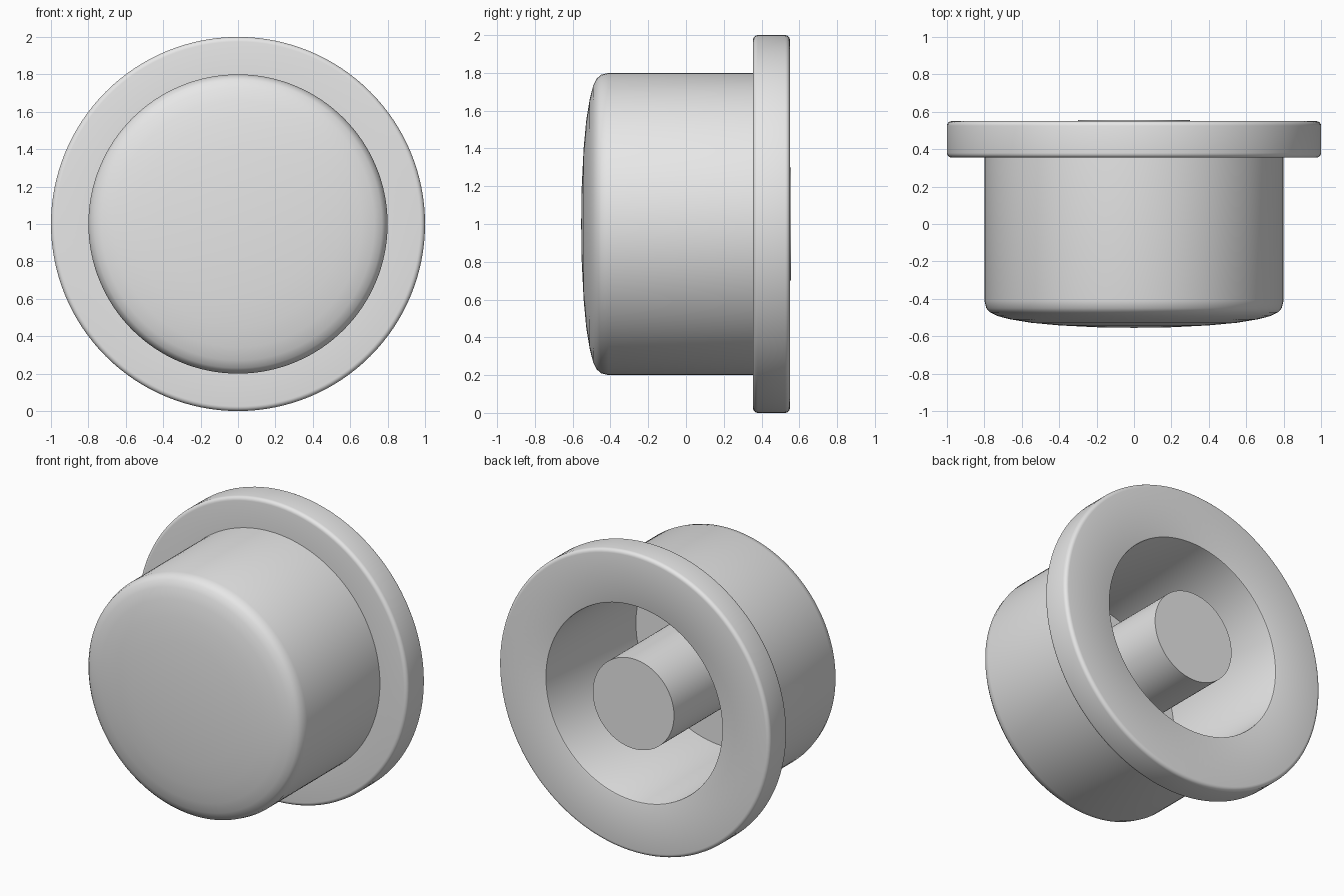
import bpy
import bmesh
import math
from mathutils import Vector

cube = bpy.data.objects.get("Cube")
if cube:
    bpy.data.objects.remove(cube, do_unlink=True)

STEPS = 128
AXIS_POINT = Vector((0, 0, 1))

grey = bpy.data.materials.new("plain grey")
grey.use_nodes = True
grey.diffuse_color = (0.8, 0.8, 0.8, 1)
grey.node_tree.nodes["Principled BSDF"].inputs["Base Color"].default_value = (0.8, 0.8, 0.8, 1)


def corner(radius, y, size, start):
    """Rounded corner as a quarter arc around (radius, y), start in degrees."""
    angles = [math.radians(start + 90 * i / 5) for i in range(6)]
    return [(radius + size * math.cos(a), y + size * math.sin(a)) for a in angles]


def lathe(name, profile):
    """Revolve (radius, y) points about the horizontal front-to-back axis."""
    bm = bmesh.new()
    verts = [bm.verts.new((r, y, 1)) for r, y in profile]
    edges = [bm.edges.new(pair) for pair in zip(verts, verts[1:])]
    bmesh.ops.spin(bm, geom=verts + edges, cent=AXIS_POINT, axis=(0, 1, 0),
                   angle=math.tau, steps=STEPS, use_duplicate=False)
    bmesh.ops.remove_doubles(bm, verts=bm.verts[:], dist=0.0005)
    bmesh.ops.recalc_face_normals(bm, faces=bm.faces[:])
    mesh = bpy.data.meshes.new(name)
    bm.to_mesh(mesh)
    bm.free()
    mesh.materials.append(grey)
    obj = bpy.data.objects.new(name, mesh)
    bpy.context.collection.objects.link(obj)
    bpy.ops.object.select_all(action="DESELECT")
    obj.select_set(True)
    bpy.context.view_layer.objects.active = obj
    bpy.ops.object.shade_smooth_by_angle(angle=math.radians(35))
    return obj


# Hollow button: domed front, straight wall, wide flange and deep rear recess
dome = [(0, -0.555), (0.2, -0.552), (0.4, -0.542), (0.55, -0.528),
        (0.66, -0.51), (0.73, -0.492), (0.77, -0.472), (0.79, -0.45), (0.8, -0.41)]
flange = corner(0.975, 0.38, 0.025, -90) + corner(0.975, 0.525, 0.025, 0)
recess = [(0.66, 0.55), (0.652, 0.547), (0.65, 0.54), (0.65, -0.4), (0, -0.4)]
lathe("button_shell", dome + [(0.8, 0.355)] + flange + recess)

# Central post, standing just proud of the flange
lathe("center_post", [(0, -0.42), (0.3, -0.42), (0.3, 0.555), (0, 0.555)])
